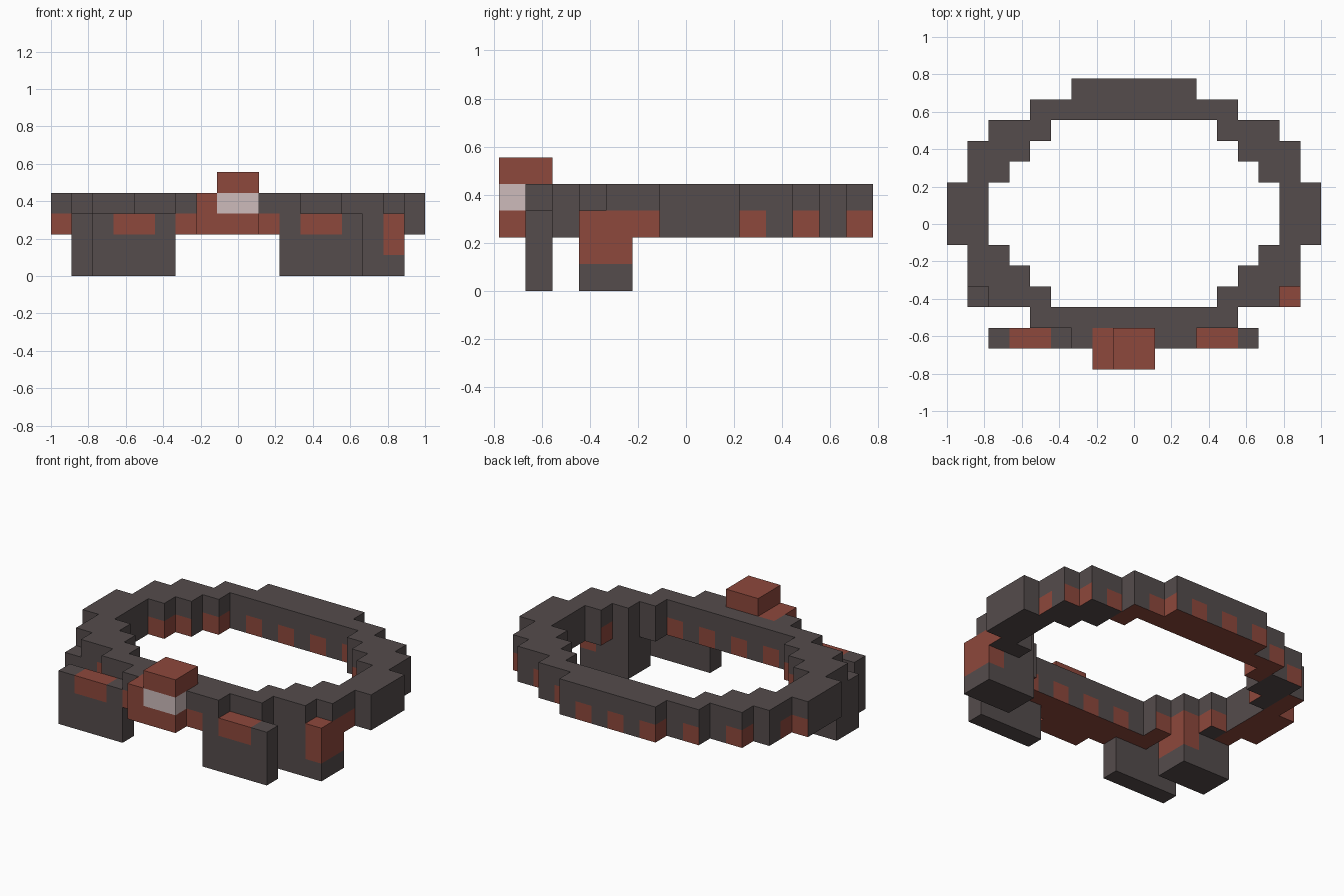
import bpy, bmesh

if "Cube" in bpy.data.objects:
    bpy.data.objects.remove(bpy.data.objects["Cube"])

U = 1 / 9  # block size
DARK, RED, PALE = 0, 1, 2


def material(name, rgb):
    m = bpy.data.materials.new(name)
    m.diffuse_color = (*rgb, 1)
    m.use_nodes = True
    m.node_tree.nodes["Principled BSDF"].inputs["Base Color"].default_value = m.diffuse_color
    return m


MATS = [material("charcoal", (0.089, 0.072, 0.072)),
        material("rust_red", (0.27, 0.065, 0.045)),
        material("pale_grey", (0.61, 0.50, 0.50))]

DIRS = [(1, 0, 0), (-1, 0, 0), (0, 1, 0), (0, -1, 0), (0, 0, 1), (0, 0, -1)]


def box(x0, x1, y0, y1, z0, z1):
    return {(x, y, z) for x in range(x0, x1) for y in range(y0, y1) for z in range(z0, z1)}


# Ring: outer and inner half widths per row, mirrored about y = 0.5
OUTER = [9, 9, 8, 8, 7, 5, 3]
INNER = [7, 7, 6, 5, 4, 0, 0]
ring = set()
for y in range(-6, 7):
    k = abs(y) if y >= 0 else -y
    # rows are symmetric about the middle row y = 0..1
    o, i = OUTER[k], INNER[k]
    ring |= {c for c in box(-o, o, y, y + 1, 2, 4) if not -i <= c[0] < i}


def ring_colour(c, d):
    x, y, z = c
    if z == 3 or d[2] > 0:
        return DARK
    if d[2] < 0:  # underside
        return RED if (abs(y) >= 4 and -6 < x < 5) or x < -7 else DARK
    if d[1]:
        return RED if x % 2 or (x, y) == (-6, 3) else DARK
    return RED if y % 2 == 0 and abs(x + 0.5) < 8 and y not in (-4, 0) else DARK


def leg_colour(red_x):
    def f(c, d):
        if c[0] != red_x or c[2] == 0 or d[0] < 0:
            return DARK
        return RED if d[2] >= 0 else DARK
    return f


def foot_colour(reds):
    def f(c, d):
        hit = c[0] in reds and c[2] == 2 and (d[1] < 0 or d[2] > 0)
        return RED if hit else DARK
    return f


def head_colour(c, d):
    face = c[2] == 3 and c[0] >= -1 and c[1] == -7
    return PALE if face and (d[1] < 0 or d[0] > 0) else RED


def neck_colour(c, d):
    return RED if d[2] > 0 else DARK


# Parts: name, blocks, colour rule (earlier parts own shared blocks)
parts = [
    ("head", box(-2, 1, -7, -6, 2, 4) | box(-1, 1, -7, -5, 4, 5), head_colour),
    ("neck_plate", box(-2, -1, -6, -5, 3, 4), neck_colour),
    ("right_front_foot", box(2, 6, -6, -5, 0, 3), foot_colour((3, 4))),
    ("left_front_foot", box(-7, -3, -6, -5, 0, 3), foot_colour((-6, -5))),
    ("right_side_leg", box(5, 8, -4, -2, 0, 3), leg_colour(7)),
    ("left_side_leg", box(-8, -5, -4, -2, 0, 3), leg_colour(-6)),
    ("body_ring", ring, ring_colour),
]
solid = set().union(*(p[1] for p in parts))


def build(name, cells, rule):
    bm = bmesh.new()
    for c in sorted(cells):
        for d in DIRS:
            if tuple(a + b for a, b in zip(c, d)) in solid:
                continue
            ax = next(i for i in range(3) if d[i])
            u, v = (ax + 1) % 3, (ax + 2) % 3
            corners = [(0, 0), (1, 0), (1, 1), (0, 1)]
            if d[ax] < 0:
                corners.reverse()
            verts = []
            for a, b in corners:
                p = list(c)
                p[ax] += max(d[ax], 0)
                p[u] += a
                p[v] += b
                verts.append(bm.verts.new([k * U for k in p]))
            bm.faces.new(verts).material_index = rule(c, d)
    bmesh.ops.remove_doubles(bm, verts=bm.verts, dist=1e-4)
    # merge flat neighbours of the same colour
    bmesh.ops.dissolve_limit(bm, angle_limit=0.01, verts=bm.verts, edges=bm.edges,
                             delimit={'MATERIAL'})
    me = bpy.data.meshes.new(name)
    bm.to_mesh(me)
    bm.free()
    for m in MATS:
        me.materials.append(m)
    bpy.context.collection.objects.link(bpy.data.objects.new(name, me))


owned = set()
for name, cells, rule in parts:
    build(name, cells - owned, rule)
    owned |= cells
